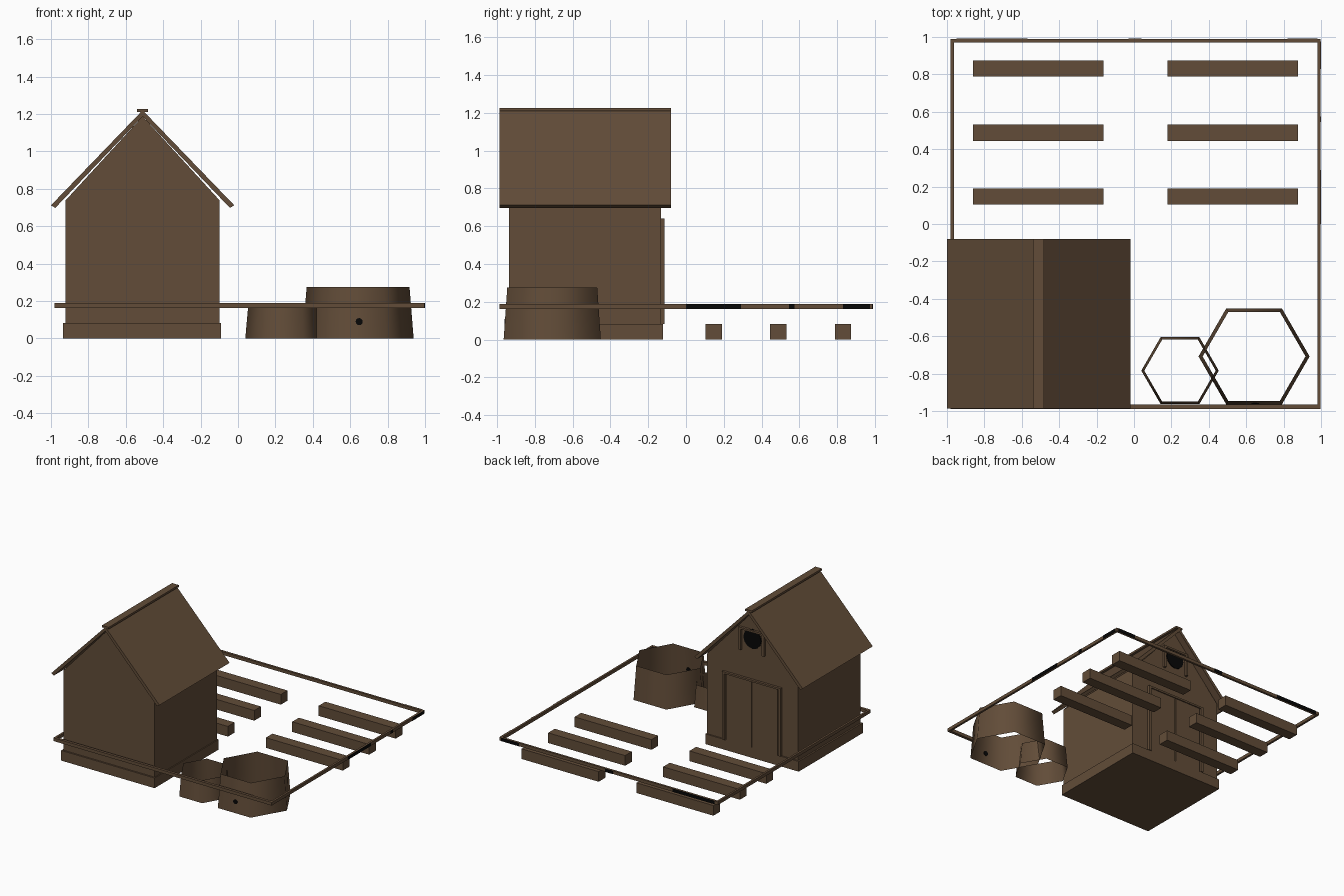
import bpy, bmesh, math

cube = bpy.data.objects.get("Cube")
if cube:
    bpy.data.objects.remove(cube, do_unlink=True)


def material(name, rgb):
    m = bpy.data.materials.new(name)
    m.use_nodes = True
    m.diffuse_color = (*rgb, 1)
    m.node_tree.nodes["Principled BSDF"].inputs["Base Color"].default_value = (*rgb, 1)
    return m


WOOD = material("brown wood", (0.122, 0.073, 0.040))
BLACK = material("black", (0.002, 0.002, 0.002))


def finish(name, bm, mat):
    bmesh.ops.recalc_face_normals(bm, faces=bm.faces)
    mesh = bpy.data.meshes.new(name)
    bm.to_mesh(mesh)
    bm.free()
    mesh.materials.append(mat)
    obj = bpy.data.objects.new(name, mesh)
    bpy.context.collection.objects.link(obj)


def box(name, xs, ys, zs, mat=WOOD):
    bm = bmesh.new()
    bmesh.ops.create_cube(bm, size=1)
    for v in bm.verts:
        for i, (a, b) in enumerate((xs, ys, zs)):
            v.co[i] = (a + b) / 2 + v.co[i] * (b - a)
    finish(name, bm, mat)


def prism(name, profile, y0, y1, mat=WOOD):
    """Extrude an x-z outline from y0 to y1."""
    bm = bmesh.new()
    face = bm.faces.new([bm.verts.new((x, y0, z)) for x, z in profile])
    for v in bmesh.ops.extrude_face_region(bm, geom=[face])["geom"]:
        if isinstance(v, bmesh.types.BMVert):
            v.co.y = y1
    finish(name, bm, mat)


def circle(x, y, radius, sides):
    return [(x + radius * math.cos(math.tau * i / sides),
             y + radius * math.sin(math.tau * i / sides)) for i in range(sides)]


def tub(name, x, y, bottom, top, height):
    """Open six-sided tapered shell with smooth shading."""
    bm = bmesh.new()
    low = [bm.verts.new((*p, 0)) for p in circle(x, y, bottom, 6)]
    high = [bm.verts.new((*p, height)) for p in circle(x, y, top, 6)]
    for i in range(6):
        j = (i + 1) % 6
        bm.faces.new((low[i], low[j], high[j], high[i])).smooth = True
    finish(name, bm, WOOD)


# Shed body
CX = -0.51
BACK = -0.133
box("shed_base", (-0.935, -0.09), (-0.95, -0.122), (0, 0.083))
prism("shed_walls", [(CX - 0.412, 0.08), (CX + 0.412, 0.08), (CX + 0.412, 0.738),
                     (CX, 1.187), (CX - 0.412, 0.738)], -0.937, BACK)

# Roof slopes and ridge
for side, s in (("left", 1), ("right", -1)):
    prism("roof_" + side, [(CX, 1.187), (CX, 1.22), (CX + s * 0.49, 0.712),
                           (CX + s * 0.467, 0.698)], -0.987, -0.08)
box("roof_ridge", (CX - 0.03, CX + 0.03), (-0.987, -0.08), (1.21, 1.226))

# Double doors with frame, and posts beside the loft window
for side, s in (("left", 1), ("right", -1)):
    def span(a, b):
        return sorted((CX + s * a, CX + s * b))
    box("door_" + side, span(0.004, 0.235), (BACK, -0.122), (0.083, 0.625))
    box("door_post_" + side, span(0.243, 0.265), (BACK, -0.113), (0.083, 0.64))
    box("window_post_" + side, span(0.095, 0.115), (BACK, -0.113), (0.86, 1.03))
box("door_lintel", (CX - 0.265, CX + 0.265), (BACK, -0.113), (0.625, 0.64))

# Loft window
prism("window", circle(CX, 0.97, 0.08, 12), BACK, BACK + 0.006, BLACK)
box("window_lintel", (CX - 0.115, CX + 0.115), (BACK, -0.113), (1.03, 1.045))

# Surrounding rail
Z = (0.163, 0.189)
box("rail_front", (-0.98, 0.997), (-0.988, -0.965), Z)
box("rail_back", (-0.98, 0.997), (0.97, 0.988), Z)
box("rail_right", (-0.98, -0.963), (-0.965, 0.97), Z)
box("rail_left", (0.98, 0.997), (-0.965, 0.97), Z)

# Dark bands on the rail
for i, (a, b) in enumerate(((0, 0.29), (0.545, 0.575), (0.83, 0.975))):
    box(f"left_rail_band_{i}", (0.997, 1.0), (a, b), Z, BLACK)
for i, (a, b) in enumerate(((0.82, 0.98), (-0.03, 0.04), (-0.95, -0.57))):
    box(f"back_rail_band_{i}", (a, b), (0.988, 0.991), Z, BLACK)

# Timber beams on the ground
for row, y in enumerate((0.147, 0.488, 0.831)):
    for side, xs in (("right", (-0.86, -0.164)), ("left", (0.179, 0.876))):
        box(f"beam_{side}_{row}", xs, (y - 0.043, y + 0.043), (0, 0.083))

# Tubs and drain hole
tub("large_tub", 0.642, -0.708, 0.297, 0.275, 0.275)
tub("small_tub", 0.246, -0.784, 0.207, 0.191, 0.18)
prism("drain_hole", circle(0.648, 0.09, 0.019, 12), -0.962, -0.954, BLACK)
